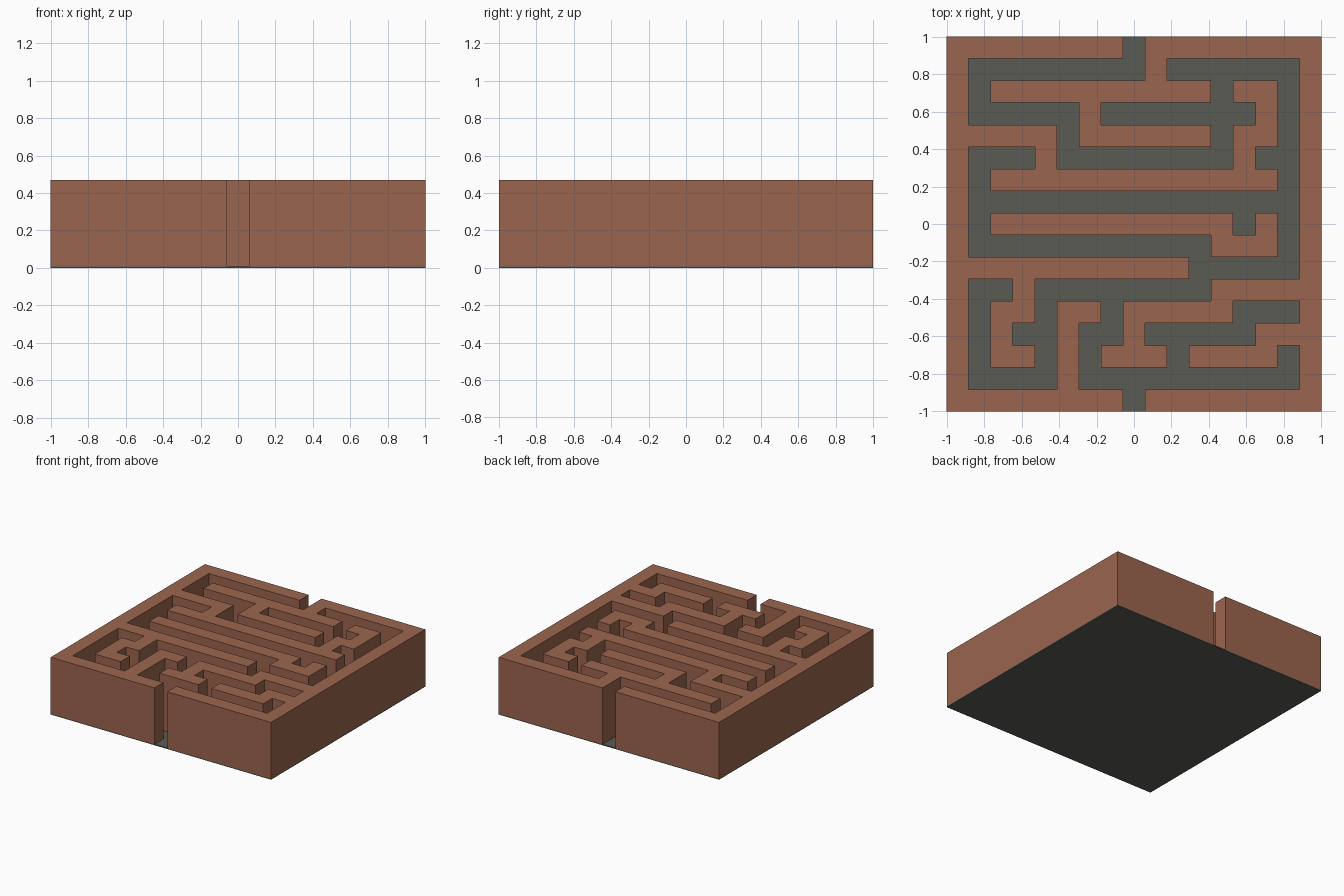
import bpy, bmesh

cube = bpy.data.objects.get("Cube")
if cube:
    bpy.data.objects.remove(cube, do_unlink=True)

CELLS = 17
FLOOR, TOP = 0.008, 0.47

# Corridors running across: row counted from the back, first and last column
ACROSS = [
    (1, 1, 8), (1, 10, 15), (3, 1, 5), (3, 7, 13), (5, 1, 3), (5, 5, 12),
    (5, 14, 15), (7, 1, 15), (9, 1, 11), (10, 11, 15), (11, 1, 2), (11, 4, 11),
    (12, 13, 15), (13, 3, 4), (13, 6, 7), (13, 9, 13), (15, 1, 4), (15, 6, 15),
]
# Corridors running back to front, gates included: column, first and last row
ALONG = [
    (8, 0, 1), (1, 1, 3), (12, 1, 5), (15, 1, 10), (5, 3, 5), (1, 5, 9),
    (13, 7, 8), (1, 11, 15), (4, 11, 15), (7, 11, 13), (6, 13, 15),
    (10, 13, 15), (15, 14, 15), (8, 15, 16),
]


def material(name, rgb):
    mat = bpy.data.materials.new(name)
    mat.use_nodes = True
    color = (*rgb, 1)
    mat.diffuse_color = color
    mat.node_tree.nodes["Principled BSDF"].inputs["Base Color"].default_value = color
    return mat


def is_corridor(face):
    center = face.calc_center_median()
    col = int((1 + center.x) / 2 * CELLS)
    row = int((1 - center.y) / 2 * CELLS)
    return (any(row == r and a <= col <= b for r, a, b in ACROSS)
            or any(col == c and a <= row <= b for c, a, b in ALONG))


def slab(name, mat, bottom, top, cells, remove=None):
    """Extruded square grid, with the cells chosen by remove left out."""
    bm = bmesh.new()
    bmesh.ops.create_grid(bm, x_segments=cells, y_segments=cells, size=1)
    if remove:
        gone = [f for f in bm.faces if remove(f)]
        bmesh.ops.delete(bm, geom=gone, context="FACES")
    for v in bm.verts:
        v.co.z = bottom
    raised = bmesh.ops.extrude_face_region(bm, geom=bm.faces[:], use_keep_orig=True)
    for item in raised["geom"]:
        if isinstance(item, bmesh.types.BMVert):
            item.co.z = top
    bmesh.ops.recalc_face_normals(bm, faces=bm.faces[:])
    # Merge the cells into clean flat faces
    bmesh.ops.dissolve_limit(bm, angle_limit=0.01, verts=bm.verts[:], edges=bm.edges[:])
    mesh = bpy.data.meshes.new(name)
    bm.to_mesh(mesh)
    bm.free()
    mesh.materials.append(mat)
    obj = bpy.data.objects.new(name, mesh)
    bpy.context.scene.collection.objects.link(obj)


# Thin grey floor plate and the brown walls standing on it
slab("floor_plate", material("stone grey", (0.103, 0.104, 0.09)), 0, FLOOR, 1)
slab("maze_walls", material("clay brown", (0.33, 0.13, 0.077)), FLOOR, TOP, CELLS, is_corridor)
